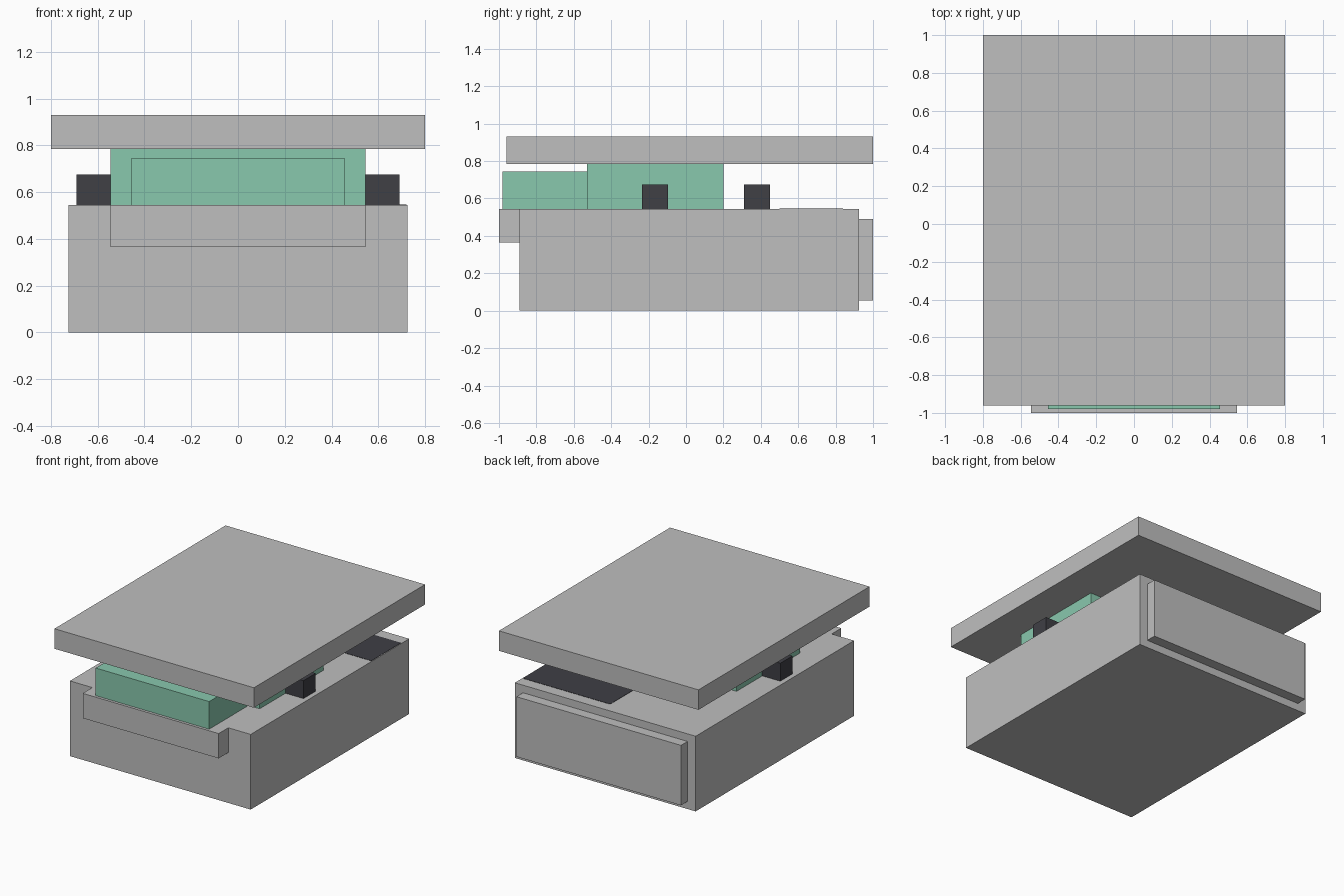
import bpy
import bmesh
from mathutils import Vector

if "Cube" in bpy.data.objects:
    bpy.data.objects.remove(bpy.data.objects["Cube"], do_unlink=True)


def material(name, r, g, b):
    mat = bpy.data.materials.new(name)
    mat.use_nodes = True
    mat.diffuse_color = (r, g, b, 1)
    mat.node_tree.nodes["Principled BSDF"].inputs["Base Color"].default_value = (r, g, b, 1)
    return mat


grey = material("light grey", 0.52, 0.52, 0.52)
green = material("mint green", 0.25, 0.58, 0.42)
dark = material("charcoal", 0.05, 0.05, 0.06)


def box(name, mat, xs, ys, zs):
    """Flat-faced box given its extent along each axis."""
    low, high = (Vector(p) for p in zip(xs, ys, zs))
    bm = bmesh.new()
    bmesh.ops.create_cube(bm, size=1)
    bmesh.ops.scale(bm, vec=high - low, verts=bm.verts)
    mesh = bpy.data.meshes.new(name)
    bm.to_mesh(mesh)
    bm.free()
    mesh.materials.append(mat)
    obj = bpy.data.objects.new(name, mesh)
    obj.location = (low + high) / 2
    bpy.context.collection.objects.link(obj)
    return obj


deck = 0.545   # top of the lower body
roof = 0.785   # underside of the lid

# Lower body with its front ledge and rear panel
box("body", grey, (-0.725, 0.725), (-0.89, 0.925), (0, deck))
box("front_ledge", grey, (-0.545, 0.545), (-1, -0.89), (0.365, deck))
box("rear_panel", grey, (-0.66, 0.66), (0.925, 1), (0.055, 0.49))

# Overhanging lid
box("lid", grey, (-0.8, 0.8), (-0.96, 1), (roof, 0.93))

# Green core between body and lid
box("core", green, (-0.545, 0.545), (-0.53, 0.2), (deck, roof))
box("front_core", green, (-0.455, 0.455), (-0.98, -0.53), (deck, 0.745))

# Dark blocks on both sides of the core and behind it
for side, x in (("left", 0.6175), ("right", -0.6175)):
    box(side + "_block", dark, (x - 0.0725, x + 0.0725), (-0.235, -0.095), (deck, 0.675))
box("rear_block", dark, (-0.07, 0.07), (0.31, 0.45), (deck, 0.675))

# Thin dark inlay on the rear of the deck
box("deck_inlay", dark, (0.02, 0.72), (0.5, 0.84), (deck, deck + 0.002))
